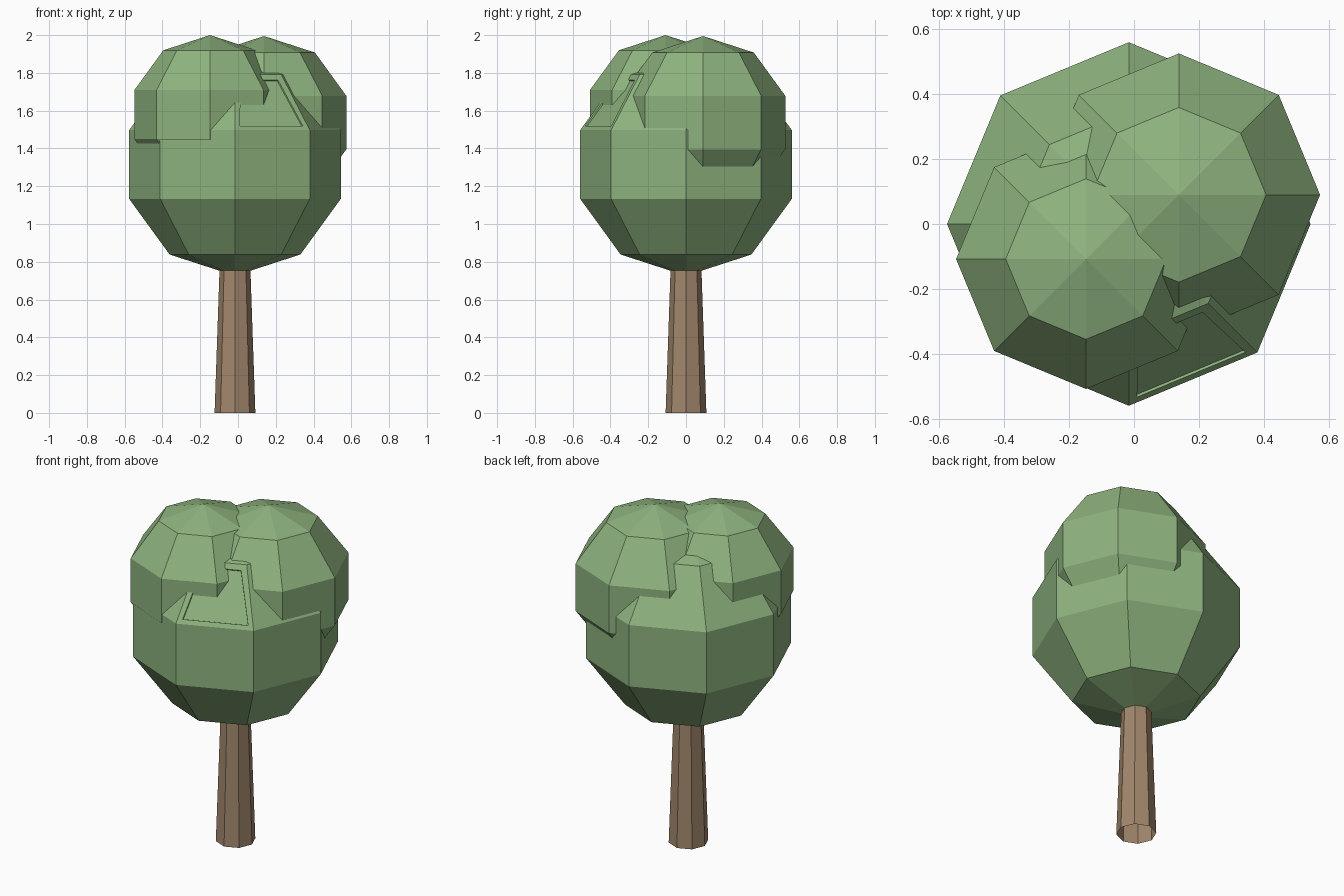
import bpy, bmesh, math
from mathutils import Vector

cube = bpy.data.objects.get("Cube")
if cube:
    bpy.data.objects.remove(cube)


def material(name, color):
    m = bpy.data.materials.new(name)
    m.use_nodes = True
    m.diffuse_color = color
    m.node_tree.nodes["Principled BSDF"].inputs["Base Color"].default_value = color
    return m


leaf = material("leaf green", (0.27, 0.45, 0.21, 1))
bark = material("bark brown", (0.36, 0.24, 0.15, 1))


def add_object(name, bm, mat, location):
    mesh = bpy.data.meshes.new(name)
    bm.to_mesh(mesh)
    bm.free()
    mesh.materials.append(mat)
    ob = bpy.data.objects.new(name, mesh)
    ob.location = location
    bpy.context.collection.objects.link(ob)
    return ob


def foliage(name, radius, location, panel_angle=None):
    """Faceted eight-sided ball, optionally with one sunken panel on an upper side face."""
    bm = bmesh.new()
    bmesh.ops.create_uvsphere(bm, u_segments=8, v_segments=5, radius=radius)
    if panel_angle is not None:
        a = math.radians(panel_angle)
        aim = Vector((math.cos(a), math.sin(a), 0.75)).normalized()
        bm.normal_update()
        face = max(bm.faces, key=lambda f: f.normal.dot(aim))
        bmesh.ops.inset_region(bm, faces=[face], thickness=0.043)
        bmesh.ops.inset_region(bm, faces=[face], thickness=0.003, depth=-0.008)
    return add_object(name, bm, leaf, location)


# Crown: one large ball and two smaller ones on top
foliage("main_foliage", 0.589, (-0.016, 0, 1.315), panel_angle=-67.5)
foliage("front_right_foliage", 0.421, (-0.148, -0.108, 1.579))
foliage("back_left_foliage", 0.458, (0.138, 0.09, 1.537))

# Tapered trunk, open at both ends
bm = bmesh.new()
bmesh.ops.create_cone(bm, cap_ends=False, segments=8, radius1=0.108, radius2=0.079, depth=0.84)
add_object("trunk", bm, bark, (-0.016, 0, 0.42))
